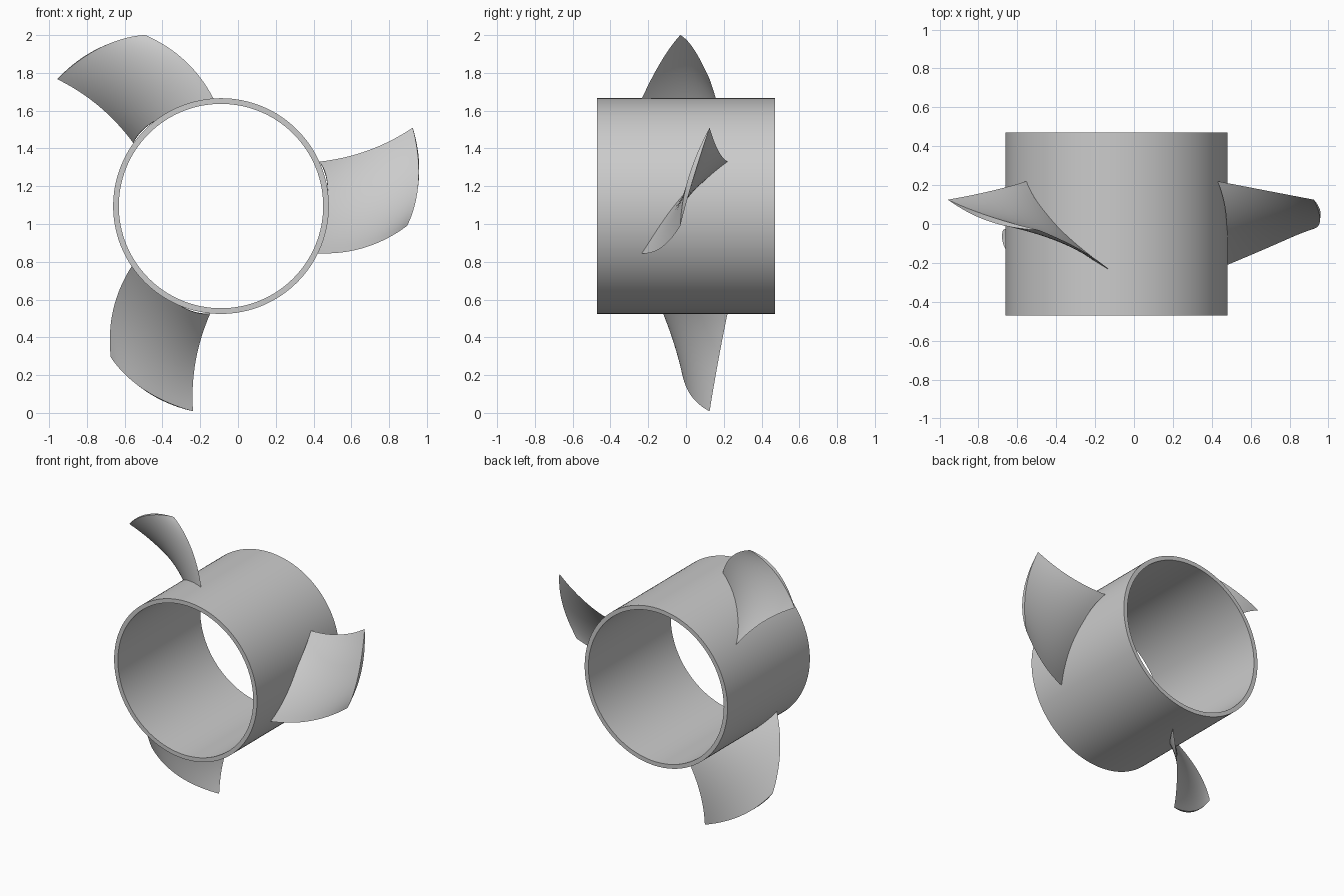
import bpy, bmesh, math
from mathutils import Vector, Matrix

cube = bpy.data.objects.get("Cube")
if cube:
    bpy.data.objects.remove(cube, do_unlink=True)

CENTRE = Vector((-0.09, 0, 1.095))
OUTER, INNER, HALF_LENGTH = 0.571, 0.541, 0.47

grey = bpy.data.materials.new("light_grey")
grey.use_nodes = True
colour = (0.6, 0.6, 0.6, 1)
grey.diffuse_color = colour
grey.node_tree.nodes["Principled BSDF"].inputs["Base Color"].default_value = colour


def make_object(name, bm):
    bmesh.ops.remove_doubles(bm, verts=bm.verts, dist=0.0001)
    bmesh.ops.recalc_face_normals(bm, faces=bm.faces)
    mesh = bpy.data.meshes.new(name)
    bm.to_mesh(mesh)
    bm.free()
    mesh.materials.append(grey)
    obj = bpy.data.objects.new(name, mesh)
    bpy.context.collection.objects.link(obj)
    obj.location = CENTRE
    bpy.ops.object.select_all(action='DESELECT')
    obj.select_set(True)
    bpy.context.view_layer.objects.active = obj
    bpy.ops.object.shade_smooth_by_angle(angle=math.radians(35))
    return obj


# Hub: a rectangular wall section spun around the y axis
bm = bmesh.new()
section = [(INNER, -HALF_LENGTH), (OUTER, -HALF_LENGTH), (OUTER, HALF_LENGTH), (INNER, HALF_LENGTH)]
ring = [bm.verts.new((r, y, 0)) for r, y in section]
edges = [bm.edges.new((ring[i], ring[(i + 1) % 4])) for i in range(4)]
bmesh.ops.spin(bm, geom=ring + edges, cent=(0, 0, 0), axis=(0, 1, 0),
               angle=math.tau, steps=128)
make_object("hub_ring", bm)

# Blade control points, root to tip, for the lower edge, middle and upper edge
CONTROL = [
    [Vector((0.51, -0.235, -0.25)), Vector((0.76, -0.13, -0.22)), Vector((0.985, -0.03, -0.105))],
    [Vector((0.565, 0.0, 0.055)), Vector((0.805, 0.008, 0.07)), Vector((1.047, 0.025, 0.145))],
    [Vector((0.52, 0.22, 0.235)), Vector((0.78, 0.17, 0.295)), Vector((1.015, 0.125, 0.415))],
]
THICKNESS = 0.026
CHORD, SPAN = 20, 16


def through(points, t):
    """Quadratic curve through three points."""
    a, b, c = points
    return a * (2 * t - 1) * (t - 1) + b * 4 * t * (1 - t) + c * t * (2 * t - 1)


def camber(u, s):
    return through([through(row, s) for row in CONTROL], u)


def skin(u, s, side):
    """Point on one side of the lens-shaped blade section."""
    e = 0.01
    normal = (camber(u + e, s) - camber(u - e, s)).cross(camber(u, s + e) - camber(u, s - e))
    return camber(u, s) + normal.normalized() * side * THICKNESS * 2 * u * (1 - u)


def make_blade(name, angle):
    bm = bmesh.new()
    sides = [[[bm.verts.new(skin(i / CHORD, j / SPAN, side)) for j in range(SPAN + 1)]
              for i in range(CHORD + 1)] for side in (-1, 1)]
    # Both broad faces
    for grid in sides:
        for i in range(CHORD):
            for j in range(SPAN):
                bm.faces.new((grid[i][j], grid[i + 1][j], grid[i + 1][j + 1], grid[i][j + 1]))
    # Root and tip caps
    front, back = sides
    for j in (0, SPAN):
        for i in range(CHORD):
            bm.faces.new((front[i][j], front[i + 1][j], back[i + 1][j], back[i][j]))
    bm.transform(Matrix.Rotation(-angle, 4, 'Y'))
    make_object(name, bm)


for k, name in enumerate(("left_blade", "upper_blade", "lower_blade")):
    make_blade(name, k * math.tau / 3)
